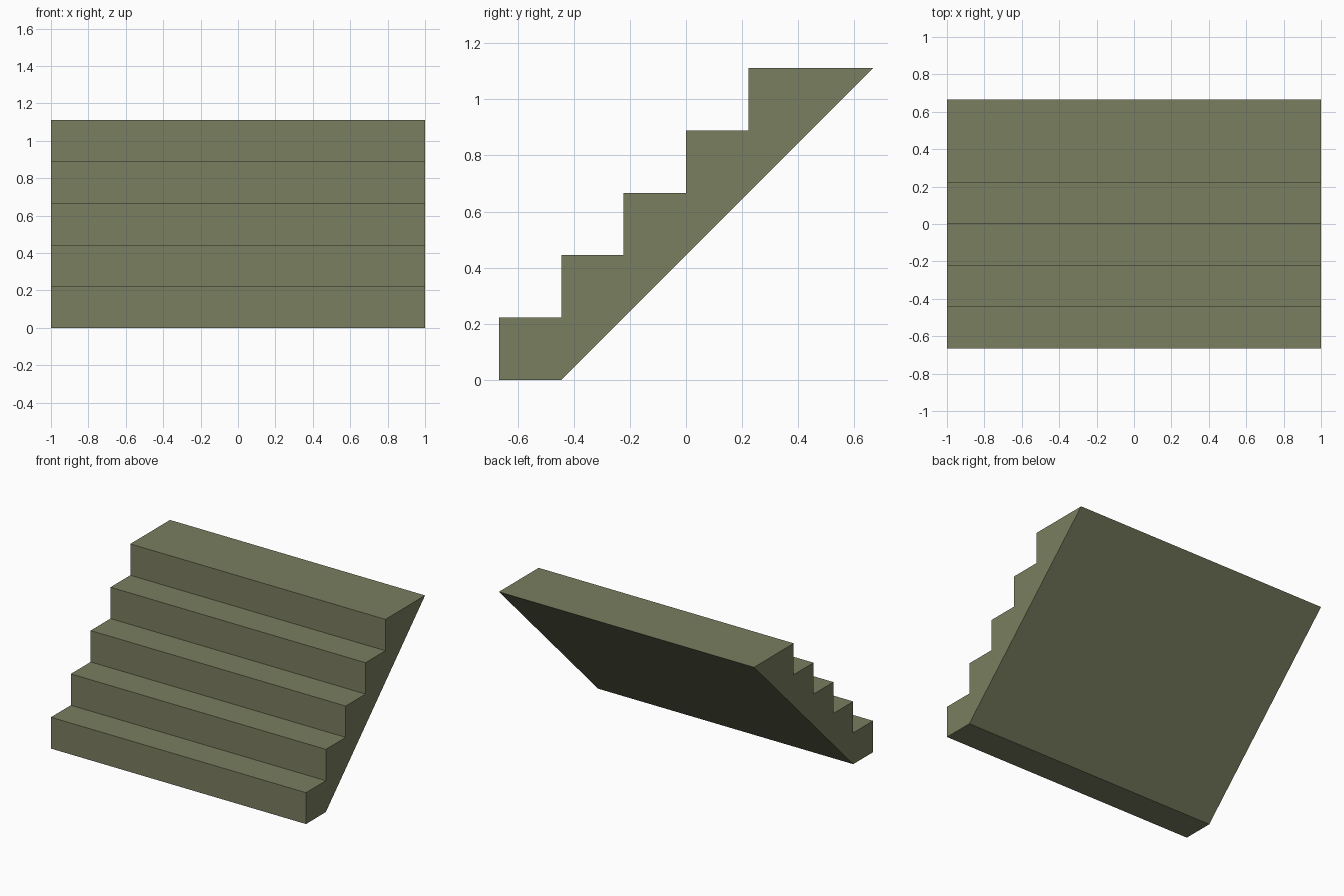
import bpy
import bmesh

if "Cube" in bpy.data.objects:
    bpy.data.objects.remove(bpy.data.objects["Cube"])

STEPS = 5
S = 2 / 9          # tread depth and riser height
HALF_WIDTH = 1.0

# Side profile (y, z): risers and treads, deeper top landing, sloped underside
profile = []
for i in range(STEPS):
    y = (i - 3) * S
    profile += [(y, i * S), (y, (i + 1) * S)]
profile += [(3 * S, STEPS * S), (-2 * S, 0)]

# Staircase: profile extruded across the width
bm = bmesh.new()
face = bm.faces.new([bm.verts.new((-HALF_WIDTH, y, z)) for y, z in profile])
ext = bmesh.ops.extrude_face_region(bm, geom=[face])
bmesh.ops.translate(bm, vec=(2 * HALF_WIDTH, 0, 0),
                    verts=[g for g in ext["geom"] if isinstance(g, bmesh.types.BMVert)])
bmesh.ops.recalc_face_normals(bm, faces=bm.faces)
mesh = bpy.data.meshes.new("staircase")
bm.to_mesh(mesh)
bm.free()

# Olive stone colour
mat = bpy.data.materials.new("olive_stone")
mat.diffuse_color = (0.195, 0.209, 0.117, 1)
mat.use_nodes = True
mat.node_tree.nodes["Principled BSDF"].inputs["Base Color"].default_value = mat.diffuse_color
mesh.materials.append(mat)

stairs = bpy.data.objects.new("staircase", mesh)
bpy.context.collection.objects.link(stairs)
